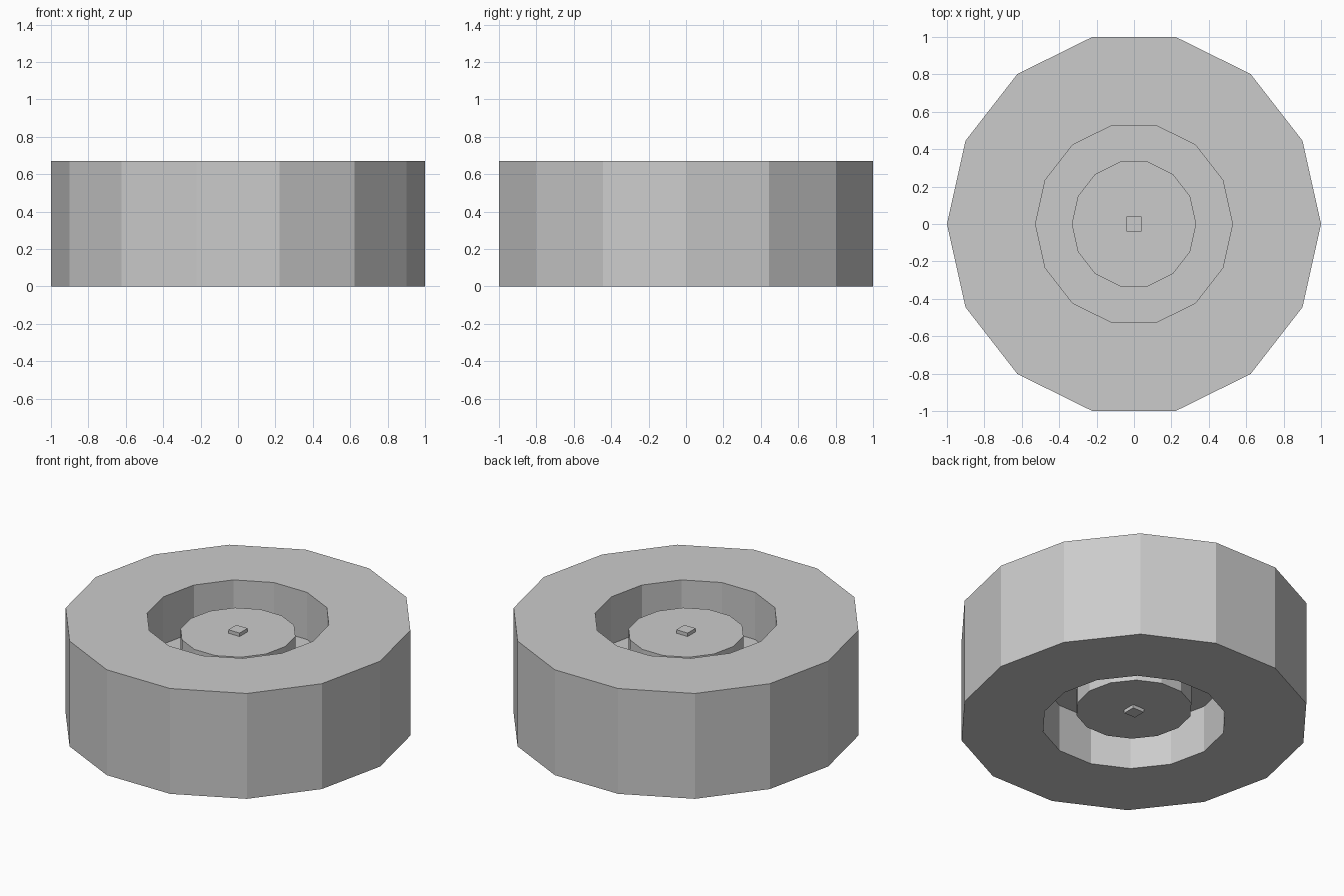
import bpy, bmesh
from math import cos, sin, pi

if "Cube" in bpy.data.objects:
    bpy.data.objects.remove(bpy.data.objects["Cube"])

SIDES = 14
Y_STRETCH = 1 / sin(6 * pi / SIDES)   # makes the 14-gon as deep as it is wide
HEIGHT = 0.67


def finish(name, bm):
    bmesh.ops.recalc_face_normals(bm, faces=bm.faces)
    mesh = bpy.data.meshes.new(name)
    bm.to_mesh(mesh)
    bm.free()
    obj = bpy.data.objects.new(name, mesh)
    bpy.context.collection.objects.link(obj)
    return obj


def lathe(name, profile, caps=False):
    """Revolve (radius, z) points around z with flat facets."""
    bm = bmesh.new()
    rings = []
    for r, z in profile:
        rings.append([bm.verts.new((r * cos(2 * pi * i / SIDES),
                                    r * sin(2 * pi * i / SIDES) * Y_STRETCH, z))
                      for i in range(SIDES)])
    for a, b in zip(rings, rings[1:]):
        for i in range(SIDES):
            j = (i + 1) % SIDES
            bm.faces.new((a[i], a[j], b[j], b[i]))
    if caps:
        bm.faces.new(rings[0])
        bm.faces.new(rings[-1])
    return finish(name, bm)


# Tyre with the recessed web that joins it to the hub
half = [(0.333, 0.035), (0.527, 0.035), (0.527, HEIGHT / 2), (1.0, HEIGHT / 2)]
mid = HEIGHT / 2
lathe("tyre", [(r, mid - z) for r, z in half] + [(r, mid + z) for r, z in reversed(half)])

# Hub drum, slightly recessed on both sides
lathe("hub", [(0.333, mid - 0.25), (0.333, mid + 0.25)], caps=True)

# Square axle poking out of both hub faces
bm = bmesh.new()
bmesh.ops.create_cube(bm, size=1)
bmesh.ops.scale(bm, vec=(0.08, 0.08, 0.544), verts=bm.verts)
bmesh.ops.translate(bm, vec=(0, 0, mid), verts=bm.verts)
finish("axle", bm)
